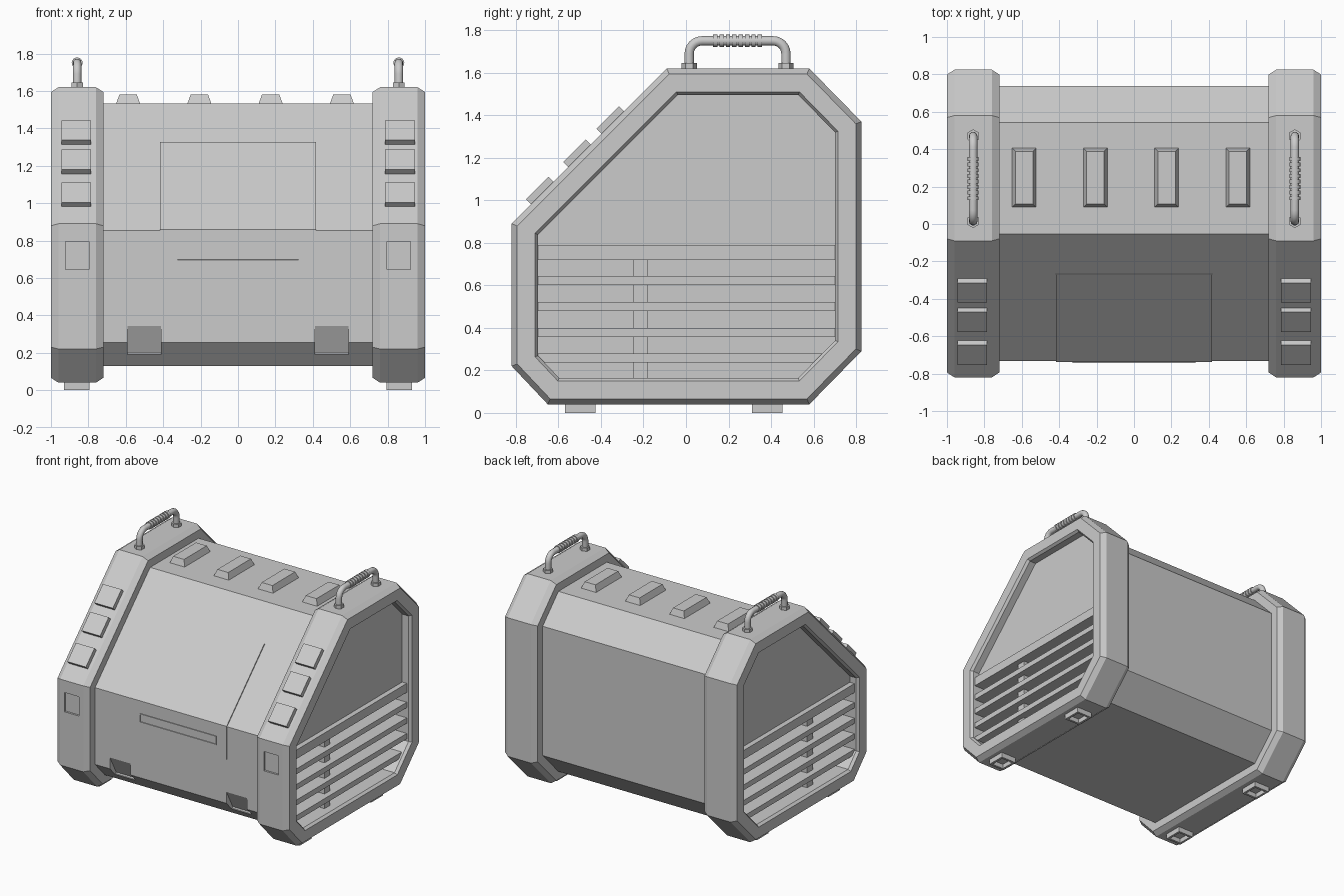
import bpy, bmesh, math
from mathutils import Vector, Matrix

cube = bpy.data.objects.get("Cube")
if cube:
    bpy.data.objects.remove(cube, do_unlink=True)

grey = bpy.data.materials.new("plain_grey")
grey.use_nodes = True
grey.diffuse_color = (0.6, 0.6, 0.6, 1)
grey.node_tree.nodes["Principled BSDF"].inputs["Base Color"].default_value = (0.6, 0.6, 0.6, 1)

# Side outline (y, z) shared by end frames and body
OUTLINE = [(-0.82, 0.22), (-0.65, 0.04), (0.58, 0.04), (0.825, 0.29),
           (0.825, 1.37), (0.58, 1.62), (-0.09, 1.62), (-0.82, 0.89)]


def inset(pts, d):
    """Offset a counter-clockwise outline inwards with mitred corners."""
    out, n = [], len(pts)
    for i in range(n):
        a, b, c = (Vector(pts[k % n]) for k in (i - 1, i, i + 1))
        e, f = (b - a).normalized(), (c - b).normalized()
        n1, n2 = Vector((-e.y, e.x)), Vector((-f.y, f.x))
        out.append(tuple(b + (n1 + n2) * (d / (1 + n1.dot(n2)))))
    return out


def finish(name, bm, smooth=False):
    bmesh.ops.recalc_face_normals(bm, faces=bm.faces)
    mesh = bpy.data.meshes.new(name)
    bm.to_mesh(mesh)
    bm.free()
    mesh.materials.append(grey)
    ob = bpy.data.objects.new(name, mesh)
    bpy.context.collection.objects.link(ob)
    if smooth:
        shade(ob)
    return ob


def shade(ob):
    bpy.ops.object.select_all(action='DESELECT')
    ob.select_set(True)
    bpy.context.view_layer.objects.active = ob
    bpy.ops.object.shade_smooth_by_angle(angle=math.radians(40))


def loft(name, rings):
    """Skin (x, outline) rings and cap both ends."""
    bm = bmesh.new()
    loops = [[bm.verts.new((x, *p)) for p in pts] for x, pts in rings]
    for a, b in zip(loops, loops[1:]):
        for i in range(len(a)):
            j = (i + 1) % len(a)
            bm.faces.new((a[i], a[j], b[j], b[i]))
    bm.faces.new(loops[0])
    bm.faces.new(loops[-1])
    return finish(name, bm)


def prism(name, pts, x0, x1):
    return loft(name, [(x0, pts), (x1, pts)])


def box(name, centre, size, tilt=0.0, taper=None, pocket=None):
    """Box; taper shrinks the top, pocket = (direction, rim, depth) sinks one face."""
    bm = bmesh.new()
    bmesh.ops.create_cube(bm, size=1)
    for v in bm.verts:
        v.co = Vector(a * b for a, b in zip(v.co, size))
        if taper and v.co.z > 0:
            v.co.x -= math.copysign(taper, v.co.x)
            v.co.y -= math.copysign(taper, v.co.y)
    if pocket:
        direction, rim, depth = pocket
        bm.normal_update()
        face = max(bm.faces, key=lambda f: f.normal.dot(Vector(direction)))
        bmesh.ops.inset_individual(bm, faces=[face], thickness=rim)
        bmesh.ops.inset_individual(bm, faces=[face], thickness=0.001, depth=-depth)
    bm.transform(Matrix.Translation(centre) @ Matrix.Rotation(tilt, 4, 'X'))
    return finish(name, bm)


def cut(target, cutter):
    mod = target.modifiers.new("cut", 'BOOLEAN')
    mod.operation = 'DIFFERENCE'
    mod.solver = 'EXACT'
    mod.object = cutter
    cutter.hide_render = True
    cutter.display_type = 'WIRE'
    cutter.hide_set(True)


def cylinder(name, centre, radius, depth, sides, along_y=False):
    bm = bmesh.new()
    bmesh.ops.create_cone(bm, cap_ends=True, segments=sides, radius1=radius,
                          radius2=radius, depth=depth)
    turn = Matrix.Rotation(math.pi / 2 if along_y else 0, 4, 'X')
    bm.transform(Matrix.Translation(centre) @ turn)
    return finish(name, bm, smooth=along_y)


# Main body
body = prism("body", inset(OUTLINE, 0.088), -0.74, 0.74)

# Front door plate bent over the front edge, with a grip slot
prism("door", [(-0.72, 0.6), (-0.738, 0.6), (-0.738, 0.858), (-0.271, 1.326),
               (-0.255, 1.31), (-0.72, 0.85)], -0.418, 0.418)
box("door_grip", (0, -0.735, 0.725), (0.66, 0.018, 0.07),
    pocket=((0, -1, 0), 0.01, 0.005))

# Ridge blocks on the roof
for i in range(4):
    box("roof_block", (-0.5875 + i * 0.381, 0.248, 1.55), (0.137, 0.325, 0.06), taper=0.022)

for s, side in ((1, "left"), (-1, "right")):
    # Sloped notch in the body's lower front edge
    notch = prism(side + "_notch_cutter",
                  [(-0.733, 0.345), (-0.655, 0.2), (-0.66, 0.19), (-0.78, 0.19), (-0.78, 0.345)],
                  s * 0.413, s * 0.592)
    cut(body, notch)

    # End frame with chamfered rims and a recessed opening
    chamfer, mouth, floor = inset(OUTLINE, 0.026), inset(OUTLINE, 0.11), inset(OUTLINE, 0.124)
    frame = loft(side + "_end_frame",
                 [(s * 0.72, chamfer), (s * 0.76, OUTLINE), (s * 0.96, OUTLINE),
                  (s * 1.0, chamfer), (s * 1.0, mouth), (s * 0.98, floor), (s * 0.86, floor)])
    cut(frame, box(side + "_marker_cutter", (s * 0.86, -0.82, 0.72), (0.125, 0.03, 0.15)))

    # Upper side panel, vent slats and upright
    upper = [p for p in floor if p[1] > 0.8]
    prism(side + "_side_panel", [(-0.696, 0.76), (0.701, 0.76)] + upper, s * 0.85, s * 0.925)
    box(side + "_top_slat", (s * 0.91, 0, 0.755), (0.11, 1.42, 0.07))
    for i in range(4):
        box(side + "_slat", (s * 0.91, 0, 0.622 - i * 0.1215), (0.11, 1.42, 0.042))
    box(side + "_vent_upright", (s * 0.885, -0.213, 0.45), (0.07, 0.07, 0.62))

    # Blocks on the sloped front of the frame
    for drop in (0, 0.157, 0.332):
        box(side + "_slope_block", (s * 0.865, -0.335 - drop, 1.357 - drop),
            (0.16, 0.15, 0.092), tilt=math.radians(45))

    # Hollow feet
    for y in (-0.4975, 0.3825):
        box(side + "_foot", (s * 0.8625, y, 0.025), (0.135, 0.145, 0.05),
            pocket=((0, 0, -1), 0.025, 0.035))

    # Carry handle: swept bar, ribbed grip, hex nuts
    x, r = s * 0.86, 0.06
    path = [(0.015, 1.6)]
    path += [(0.075 - r * math.cos(a), 1.69 + r * math.sin(a))
             for a in (math.radians(15 * k) for k in range(7))]
    path += [(0.485 - y, z) for y, z in reversed(path)]
    curve = bpy.data.curves.new(side + "_handle", 'CURVE')
    curve.dimensions = '3D'
    curve.bevel_depth = 0.023
    curve.bevel_resolution = 3
    spline = curve.splines.new('POLY')
    spline.points.add(len(path) - 1)
    for point, (y, z) in zip(spline.points, path):
        point.co = (x, y, z, 1)
    curve.materials.append(grey)
    bar = bpy.data.objects.new(side + "_handle", curve)
    bpy.context.collection.objects.link(bar)
    bpy.ops.object.select_all(action='DESELECT')
    bar.select_set(True)
    bpy.context.view_layer.objects.active = bar
    bpy.ops.object.convert(target='MESH')
    shade(bpy.context.view_layer.objects.active)
    for k in range(8):
        cylinder(side + "_grip_rib", (x, 0.1375 + k * 0.03, 1.75), 0.029, 0.021, 16, True)
    for y in (0.015, 0.47):
        cylinder(side + "_handle_nut", (x, y, 1.63), 0.036, 0.03, 6)
